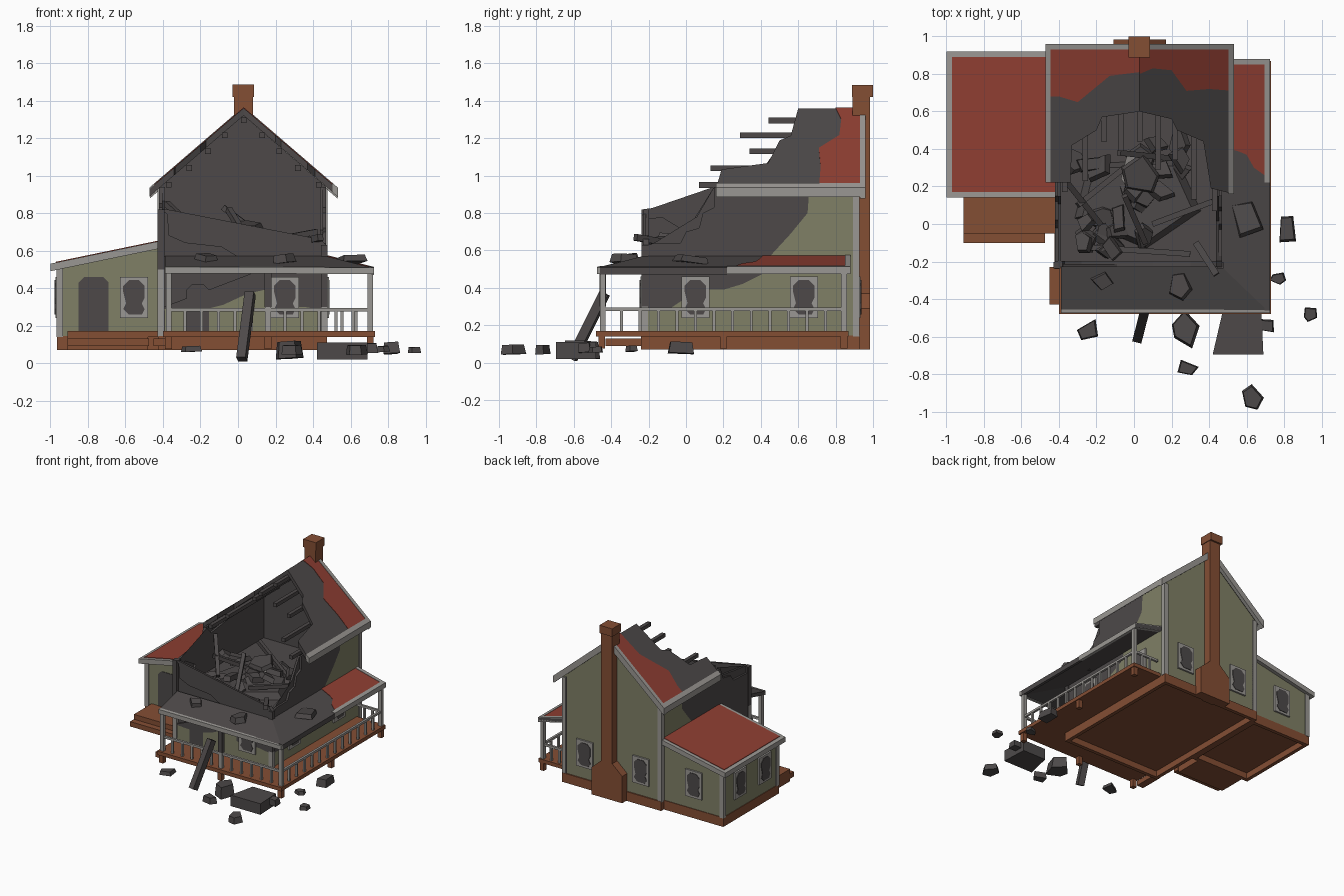
import bpy, bmesh, math, random
from mathutils import Vector, Matrix

if "Cube" in bpy.data.objects:
    bpy.data.objects.remove(bpy.data.objects["Cube"])
random.seed(7)

def mat(name, r, g, b):
    m = bpy.data.materials.new(name)
    m.diffuse_color = [((c / 255 + 0.055) / 1.055) ** 2.4 for c in (r, g, b)] + [1]
    m.use_nodes = True
    m.node_tree.nodes["Principled BSDF"].inputs["Base Color"].default_value = m.diffuse_color
    return m
RED = mat("red roof", 142, 62, 50)
OLIVE = mat("olive siding", 128, 128, 102)
TRIM = mat("grey trim", 154, 151, 147)
CHAR = mat("charred", 77, 73, 73)
WOOD = mat("brown wood", 132, 78, 52)

def finish(bm, name, m):
    bmesh.ops.recalc_face_normals(bm, faces=bm.faces)
    me = bpy.data.meshes.new(name)
    bm.to_mesh(me); bm.free()
    me.materials.append(m)
    ob = bpy.data.objects.new(name, me)
    bpy.context.collection.objects.link(ob)
    return ob

def plate(name, pts, vec, m):
    """Polygon of 3D points extruded along a vector."""
    bm = bmesh.new()
    f = bm.faces.new([bm.verts.new(p) for p in pts])
    r = bmesh.ops.extrude_face_region(bm, geom=[f], use_keep_orig=True)
    bmesh.ops.translate(bm, vec=vec, verts=[v for v in r["geom"] if isinstance(v, bmesh.types.BMVert)])
    return finish(bm, name, m)

def box(name, x0, x1, y0, y1, z0, z1, m):
    return plate(name, [(x0, y0, z0), (x1, y0, z0), (x1, y1, z0), (x0, y1, z0)], (0, 0, z1 - z0), m)

def beam(name, a, b, w, m):
    """Square bar between two points."""
    a, b = Vector(a), Vector(b)
    bm = bmesh.new()
    bmesh.ops.create_cube(bm, size=1)
    q = (b - a).to_track_quat('Z', 'Y').to_matrix().to_4x4()
    bm.transform(Matrix.Translation((a + b) / 2) @ q @ Matrix.Diagonal((w, w, (b - a).length, 1)))
    return finish(bm, name, m)

def chunk(name, x, y, z, sx, sy, h, tilt=0.12, m=CHAR):
    """Irregular broken slab."""
    bm = bmesh.new()
    n = random.choice((4, 4, 5))
    a0 = random.uniform(0, 6.28)
    ang = [a0 + (i + random.uniform(-.25, .25)) * 2 * math.pi / n for i in range(n)]
    rad = [random.uniform(.85, 1.2) for _ in ang]
    rings = [[bm.verts.new((sx * k * r * math.cos(a), sy * k * r * math.sin(a), zz)) for a, r in zip(ang, rad)]
             for k, zz in ((1, -h / 2), (.85, h / 2))]
    bm.faces.new(rings[0]); bm.faces.new(rings[1])
    for i in range(n):
        j = (i + 1) % n
        bm.faces.new((rings[0][i], rings[0][j], rings[1][j], rings[1][i]))
    t = lambda ax: Matrix.Rotation(random.uniform(-tilt, tilt), 4, ax)
    bm.transform(Matrix.Translation((x, y, z)) @ t('X') @ t('Y'))
    finish(bm, name, m)

def wall(name, to3d, inward, foot, edge, top):
    """Olive lower part, charred upper part, charred inside; edge is the burn line."""
    n = Vector(inward)
    P = lambda pts: [to3d(*p) for p in pts]
    if foot:
        plate(name + "_siding", P(foot + edge), n * .016, OLIVE)
    plate(name + "_charred", P(edge[::-1] + top), n * .016, CHAR)
    plate(name + "_inside", [Vector(p) + n * .016 for p in P(foot + [edge[0]] + top[::-1] + [edge[-1]])], n * .016, CHAR)

# Main walls
side_foot = [(-.23, .14), (.92, .14), (.92, .94)]
side_edge = [(.66, .94), (.65, .8), (.56, .69), (.45, .57), (.42, .48), (.3, .42), (.2, .39), (.1, .39), (.02, .36), (-.1, .28), (-.23, .28)]
# the charred part runs from the lower front corner up and back along the broken top
right_top = [(.15, .94), (.15, .83), (.09, .8), (.07, .72), (0, .7), (-.03, .64), (-.17, .64), (-.23, .62)]
left_top = [(.15, .94), (.12, .85), (.02, .83), (-.02, .78), (-.2, .77), (-.2, .82), (-.23, .82)]
wall("right_wall", lambda y, z: (.47, y, z), (-1, 0, 0), side_foot, side_edge, right_top)
wall("left_wall", lambda y, z: (-.42, y, z), (1, 0, 0), side_foot, side_edge, left_top)
wall("front_wall", lambda x, z: (x, -.23, z), (0, 1, 0), [(-.42, .14), (.47, .14)],
     [(.47, .28), (.35, .3), (.15, .3), (.14, .39), (.05, .37), (-.08, .31), (-.2, .28), (-.42, .29)],
     [(-.42, .82), (-.38, .82), (-.37, .68), (-.28, .64), (-.1, .62), (.1, .61), (.3, .62), (.4, .6), (.44, .66), (.47, .63)])
gable = [(-.42, .14), (.47, .14), (.47, .94), (.03, 1.32), (-.42, .94)]
plate("back_wall", [(x, .92, z) for x, z in gable], (0, -.016, 0), OLIVE)
plate("back_wall_inside", [(x, .904, z) for x, z in gable], (0, -.016, 0), CHAR)
box("upper_floor", -.4, .45, -.21, .9, .55, .58, CHAR)

# Annex
plate("annex_walls", [(-.96, .18, .14), (-.42, .18, .14), (-.42, .18, .63), (-.96, .18, .51)], (0, .71, 0), OLIVE)
AR = lambda x, y, d=0: (x, y, .65 + (x + .42) * .207 + d)
rect = lambda f, x0, x1, y0, y1, d: [f(x0, y0, d), f(x1, y0, d), f(x1, y1, d), f(x0, y1, d)]
plate("annex_roof_trim", rect(AR, -1, -.42, .14, .92, 0), (0, 0, -.04), TRIM)
plate("annex_roof", rect(AR, -.97, -.42, .17, .89, .004), (0, 0, -.01), RED)

# Main roof: broken charred slab, red overlay at the back, trim strips
R = lambda x, y, d=0: (x, y, 1.36 - .86 * abs(x - .03) + d)
halves = {
    "left": (-.47, [(-.47, .22), (-.34, .22), (-.33, .42), (-.2, .5), (-.17, .57), (.03, .6)],
             [(.03, .81), (-.13, .79), (-.3, .65), (-.4, .68), (-.47, .68)]),
    "right": (.53, [(.53, .16), (.41, .19), (.37, .44), (.23, .5), (.2, .56), (.03, .6)],
              [(.03, .8), (.1, .83), (.2, .82), (.28, .71), (.4, .72), (.53, .71)])}
for side, (ex, broken, burn) in halves.items():
    s = 1 if ex > 0 else -1
    plate(side + "_roof", [R(*p) for p in broken + [(.03, .95), (ex, .95)]], (0, 0, -.04), CHAR)
    plate(side + "_roof_red", [R(*p, .004) for p in burn + [(ex, .94), (.03, .94)]], (0, 0, -.01), RED)
    y0 = broken[0][1]
    plate(side + "_eave_trim", rect(R, ex - s * .025, ex + s * .003, y0, .96, .008), (0, 0, -.05), TRIM)
    plate(side + "_rake_trim", rect(R, .03, ex, .93, .96, .008), (0, 0, -.06), TRIM)
    # Purlins poking out of the break
    for dx, z, ya in ((.1, 1.215, .29), (.19, 1.13, .34), (.29, 1.04, .13), (.4, .95, .07)):
        ya += 0 if s > 0 else .1
        box(side + "_purlin", .03 + s * dx - .015, .03 + s * dx + .015, ya, .9, z - .015, z + .015, CHAR)
box("ridge_beam", .015, .045, .44, .9, 1.28, 1.31, CHAR)

# Chimney
box("chimney_stack", -.02, .08, .89, .985, .07, 1.42, WOOD)
box("chimney_cap", -.03, .085, .888, 1, 1.42, 1.485, WOOD)
plate("chimney_foot", [(-.11, .92, .07), (.17, .92, .07), (.17, .92, .29), (.08, .92, .37), (-.02, .92, .37), (-.11, .92, .29)],
      (0, .065, 0), WOOD)

# Foundation skirts, floors and steps
def skirt(name, x0, x1, y0, y1):
    for a in ((x0, x1, y0, y0 + .03), (x0, x1, y1 - .03, y1), (x0, x0 + .03, y0, y1), (x1 - .03, x1, y0, y1)):
        box(name, *a, .07, .145, WOOD)
skirt("main_foundation", -.425, .475, -.24, .93)
skirt("annex_foundation", -.965, -.42, .175, .895)
box("main_floor", -.41, .46, -.22, .91, .12, .15, WOOD)
box("annex_floor", -.95, -.42, .19, .88, .12, .15, WOOD)
box("porch_floor_front", -.4, .73, -.48, -.23, .14, .17, WOOD)
box("porch_floor_side", .46, .73, -.23, .87, .14, .17, WOOD)
for x, y in ((-.37, -.45), (.16, -.45), (.705, -.45), (.705, .845), (.705, .2)):
    box("porch_footing", x - .018, x + .018, y - .018, y + .018, .075, .14, WOOD)
box("annex_landing", -.91, -.41, -.05, .18, .14, .17, WOOD)
box("annex_landing_skirt", -.91, -.48, -.05, .18, .07, .14, WOOD)
box("annex_step", -.91, -.475, -.1, -.05, .09, .13, WOOD)
box("porch_step", -.45, -.39, -.43, -.23, .09, .13, WOOD)

# Porch roof
PR = lambda x, y, d=0: (x, y, .57 - .25 * max(x - .47, -.23 - y, 0) + d)
plate("porch_roof_front", [PR(-.39, -.47), PR(.72, -.47), PR(.47, -.23), PR(-.39, -.23)], (0, 0, -.03), CHAR)
plate("porch_roof_side", [PR(.72, -.47), PR(.72, .88), PR(.47, .88), PR(.47, -.23)], (0, 0, -.03), CHAR)
plate("porch_roof_red", [PR(*p, .004) for p in ((.47, .41), (.55, .39), (.6, .37), (.64, .3), (.71, .25), (.71, .86), (.47, .86))],
      (0, 0, -.01), RED)
plate("porch_edge_trim", rect(PR, .695, .725, .22, .88, .007), (0, 0, -.04), TRIM)
plate("porch_edge_trim_charred", rect(PR, .695, .725, -.46, .22, .004), (0, 0, -.04), CHAR)
plate("porch_back_trim", rect(PR, .47, .725, .85, .88, .007), (0, 0, -.04), TRIM)
plate("porch_front_trim", rect(PR, -.39, .725, -.475, -.455, .004), (0, 0, -.035), TRIM)

# Porch posts and railings
for x, y, burnt in ((-.37, -.445, 0), (.16, -.445, 1), (.705, -.445, 0), (.705, .845, 0)):
    box("porch_post", x - .015, x + .015, y - .015, y + .015, .17, .49, TRIM)
    if burnt:
        box("charred_post", x - .018, x + .018, y - .018, y + .018, .3, .49, CHAR)
def railing(a, b, n):
    a, b = Vector(a), Vector(b)
    up = Vector((0, 0, .285))
    beam("rail", a + up, b + up, .018, TRIM)
    for i in range(1, n):
        p = a.lerp(b, i / n)
        box("baluster", p.x - .008, p.x + .008, p.y - .008, p.y + .008, .17, .28, TRIM)
railing((-.37, -.445, 0), (.16, -.445, 0), 6)
railing((.16, -.445, 0), (.705, -.445, 0), 6)
railing((.705, -.445, 0), (.705, .845, 0), 13)
railing((.48, .845, 0), (.705, .845, 0), 3)

# Corner boards
def corner(x, y, z0, z1, m):
    box("corner_board", x - .018, x + .018, y - .018, y + .018, z0, z1, m)
for x, y, z in ((-.41, .91, .93), (.46, .91, .93), (-.95, .19, .51), (-.95, .88, .51)):
    corner(x, y, .14, z, TRIM)
corner(-.41, -.22, .14, .5, TRIM); corner(-.41, -.22, .5, .82, CHAR)
corner(.46, -.22, .14, .3, TRIM); corner(.46, -.22, .3, .63, CHAR)

# Windows and doors: frame plate with a broken dark pane
def opening(name, at, out, w, z0, z1, framed=True):
    c, n = Vector((at[0], at[1], 0)), Vector((out[0], out[1], 0))
    t = Vector((-n.y, n.x, 0))
    P = lambda u, z, d: c + t * u + n * d + Vector((0, 0, z))
    h, b = w / 2, .018 if framed else 0
    if framed:
        plate(name + "_frame", [P(-h, z0, 0), P(h, z0, 0), P(h, z1, 0), P(-h, z1, 0)], n * .014, TRIM)
    k, lo, hi = h - b, z0 + b, z1 - b
    f = .03 if framed else 0
    shape = [(-k + f, lo), (k - f / 2, lo), (k, lo + f), (k - f / 2, lo + f * 2), (k, lo + f * 3), (k, hi - .03),
             (k - .03, hi), (-k + .03, hi), (-k, hi - .03), (-k, lo + f * 4), (-k + f / 2, lo + f * 2), (-k, lo + f)]
    if not framed:
        shape = [(-k, lo), (k, lo), (k, hi - .03), (k - .03, hi), (-k + .03, hi), (-k, hi - .03)]
    plate(name + "_hole", [P(u, z, .014 if framed else 0) for u, z in shape], n * .004, CHAR)
for at, out in (((.47, .05), (1, 0)), ((.47, .63), (1, 0)), ((.25, -.23), (0, -1)), ((-.555, .18), (0, -1)),
                ((.27, .92), (0, 1)), ((-.24, .92), (0, 1)), ((-.7, .89), (0, 1)), ((-.96, .68), (-1, 0)), ((-.96, .36), (-1, 0))):
    opening("window", at, out, .15, .24, .46)
opening("annex_door", (-.77, .18), (0, -1), .16, .17, .46, False)
opening("front_door", (-.215, -.23), (0, -1), .12, .17, .42, False)

# Debris on the ground: x, y, z, half sizes, height
for d in ((-.25, -.57, .075, .06, .07, .03), (.28, -.56, .07, .08, .09, .09), (.28, -.77, .07, .06, .05, .05),
          (.63, -.93, .07, .06, .065, .05), (.71, -.54, .08, .05, .05, .05), (.94, -.48, .07, .045, .04, .03),
          (.77, -.29, .075, .045, .04, .03), (.82, -.03, .08, .05, .09, .06)):
    chunk("ground_debris", *d, .08)
plate("fallen_slab", [(.42, -.695, .02), (.69, -.695, .02), (.68, -.48, .02), (.47, -.48, .02)], (0, 0, .09), CHAR)
# Debris on the porch roof
for d in ((-.17, -.3, .56, .065, .06, .04), (.24, -.33, .555, .065, .08, .045), (.6, .04, .55, .11, .1, .035)):
    chunk("porch_roof_debris", *d, .2)
# Rubble on the upper floor
plate("exposed_plaster", [(-.07, .24, .66), (.06, .06, .6), (.13, .1, .6), (.11, .24, .62), (-.03, .4, .7)], (0, 0, .01), TRIM)
for i in range(26):
    x, y = -.32 + .7 * random.random(), -.15 + .6 * random.random()
    chunk("rubble", x, y, .6 + .08 * random.random(), random.uniform(.05, .09), random.uniform(.05, .09), .04, .5)
chunk("rubble_large", .04, .26, .73, .1, .12, .03, .3)
chunk("rubble_mound", .03, .12, .6, .34, .26, .06, .05)
# Fallen timbers
for a, b, w in (((.02, -.61, .02), (.065, -.435, .37), .05), ((-.38, .25, .85), (-.18, .0, .66), .03),
                ((-.05, .15, .82), (.06, -.1, .64), .03), ((-.3, .1, .76), (-.05, .3, .63), .03),
                ((.33, -.1, .64), (.44, -.27, .67), .035), ((.1, .0, .64), (.42, .12, .7), .03),
                ((.2, .35, .62), (-.08, .38, .83), .03), ((-.3, -.12, .63), (.3, -.16, .64), .03)):
    beam("fallen_timber", a, b, w, CHAR)
